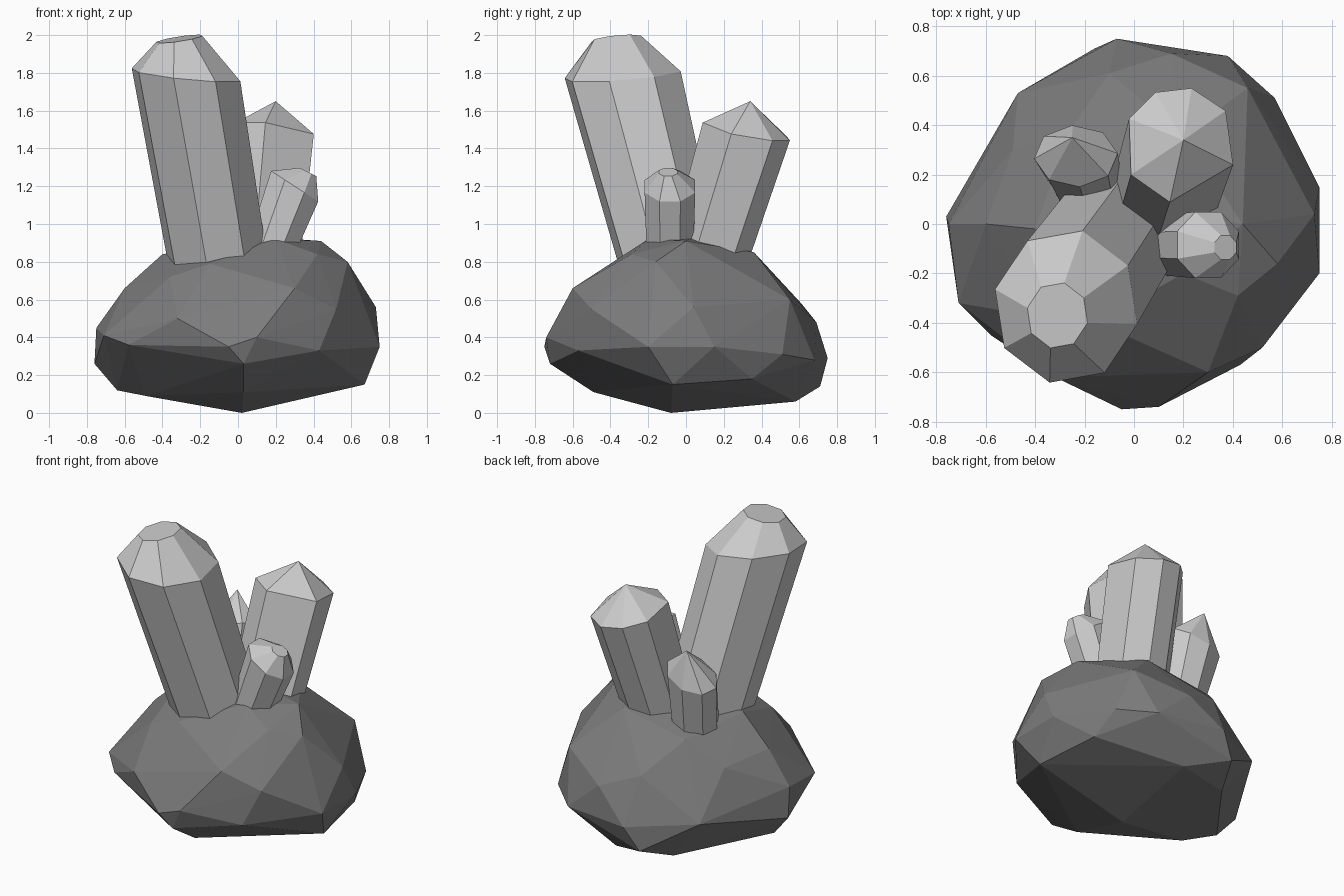
import bpy, bmesh
from math import cos, sin, radians


def finish(bm, name):
    bmesh.ops.recalc_face_normals(bm, faces=bm.faces)
    me = bpy.data.meshes.new(name)
    bm.to_mesh(me)
    bm.free()
    ob = bpy.data.objects.new(name, me)
    bpy.context.collection.objects.link(ob)
    return ob


def crystal(name, angles, rings):
    """Each ring: (centre, x radius, y radius, z slope in x, z slope in y)."""
    bm = bmesh.new()
    loops = []
    for (cx, cy, cz), rx, ry, gx, gy in rings:
        loop = []
        for a in angles:
            dx, dy = rx * cos(radians(a)), ry * sin(radians(a))
            loop.append(bm.verts.new((cx + dx, cy + dy, cz + gx * dx + gy * dy)))
        loops.append(loop)
    n = len(angles)
    for lo, hi in zip(loops, loops[1:]):
        for i in range(n):
            j = (i + 1) % n
            bm.faces.new((lo[i], lo[j], hi[j], hi[i]))
    bm.faces.new(loops[0][::-1])
    bm.faces.new(loops[-1])
    bmesh.ops.remove_doubles(bm, verts=bm.verts, dist=0.004)
    return finish(bm, name)


# Rock base: faceted hull around its main corners, underside to top
corners = [
    (0.02, -0.08, 0.0), (0.67, -0.07, 0.15), (0.03, -0.49, 0.11), (-0.64, 0.0, 0.12),
    (-0.49, -0.14, 0.09), (0.10, 0.58, 0.06), (-0.26, 0.50, 0.06), (0.60, 0.35, 0.18),
    (-0.16, 0.71, 0.14), (-0.76, 0.03, 0.26), (-0.71, -0.32, 0.41), (-0.58, -0.45, 0.36),
    (0.03, -0.72, 0.26), (0.10, -0.74, 0.40), (-0.05, -0.75, 0.35), (0.43, -0.57, 0.33),
    (0.52, -0.50, 0.55), (0.75, 0.15, 0.35), (0.75, -0.20, 0.35), (0.57, 0.51, 0.31),
    (0.38, 0.68, 0.28), (-0.07, 0.75, 0.29), (-0.47, 0.53, 0.33), (-0.75, 0.0, 0.45),
    (0.15, 0.69, 0.48), (-0.10, 0.61, 0.58), (-0.49, 0.30, 0.62), (0.73, 0.04, 0.56),
    (0.58, -0.16, 0.80), (0.44, 0.0, 0.91), (0.42, -0.29, 0.84), (0.30, -0.60, 0.66),
    (-0.32, -0.62, 0.50), (-0.60, 0.0, 0.66), (-0.40, -0.02, 0.84), (-0.36, -0.38, 0.72),
    (-0.15, -0.40, 0.79), (0.20, -0.20, 0.92), (0.16, 0.04, 0.93), (0.20, 0.36, 0.85),
    (-0.26, 0.38, 0.77), (0.46, 0.55, 0.60),
]
bm = bmesh.new()
for c in corners:
    bm.verts.new(c)
bmesh.ops.convex_hull(bm, input=bm.verts)
bmesh.ops.delete(bm, geom=[v for v in bm.verts if not v.link_faces], context='VERTS')
rock = finish(bm, "rock_base")
dark = bpy.data.materials.new("dark_stone")
dark.diffuse_color = (0.2, 0.2, 0.2, 1)
rock.data.materials.append(dark)

# Large blunt crystal, leaning front left
crystal("large_crystal", [32 + 45 * i for i in range(8)], [
    ((-0.09, -0.06, 0.70), 0.27, 0.28, 0, 0),
    ((-0.275, -0.335, 1.79), 0.295, 0.315, -0.10, 0.08),
    ((-0.31, -0.37, 1.98), 0.125, 0.135, 0.15, 0.10)])

# Medium pointed crystal, leaning back
crystal("medium_crystal", [-20, 36, 78, 115, 153, 211, 260], [
    ((0.11, 0.08, 0.70), 0.22, 0.22, 0, 0),
    ((0.185, 0.32, 1.49), 0.23, 0.235, -0.13, -0.18),
    ((0.20, 0.34, 1.65), 0, 0, 0, 0)])

# Small blunt crystal, leaning right
crystal("small_right_crystal", [22.5 + 45 * i for i in range(8)], [
    ((0.13, -0.085, 0.75), 0.12, 0.13, -0.4, 0),
    ((0.30, -0.085, 1.20), 0.135, 0.145, -0.65, 0),
    ((0.37, -0.095, 1.275), 0.048, 0.053, -0.5, 0)])

# Small pointed crystal, leaning back left
crystal("small_left_crystal", [5 + 45 * i for i in range(8)], [
    ((-0.185, 0.15, 0.65), 0.14, 0.14, 0, 0),
    ((-0.235, 0.275, 1.15), 0.17, 0.125, 0.3, -0.35),
    ((-0.25, 0.35, 1.34), 0, 0, 0, 0)])
